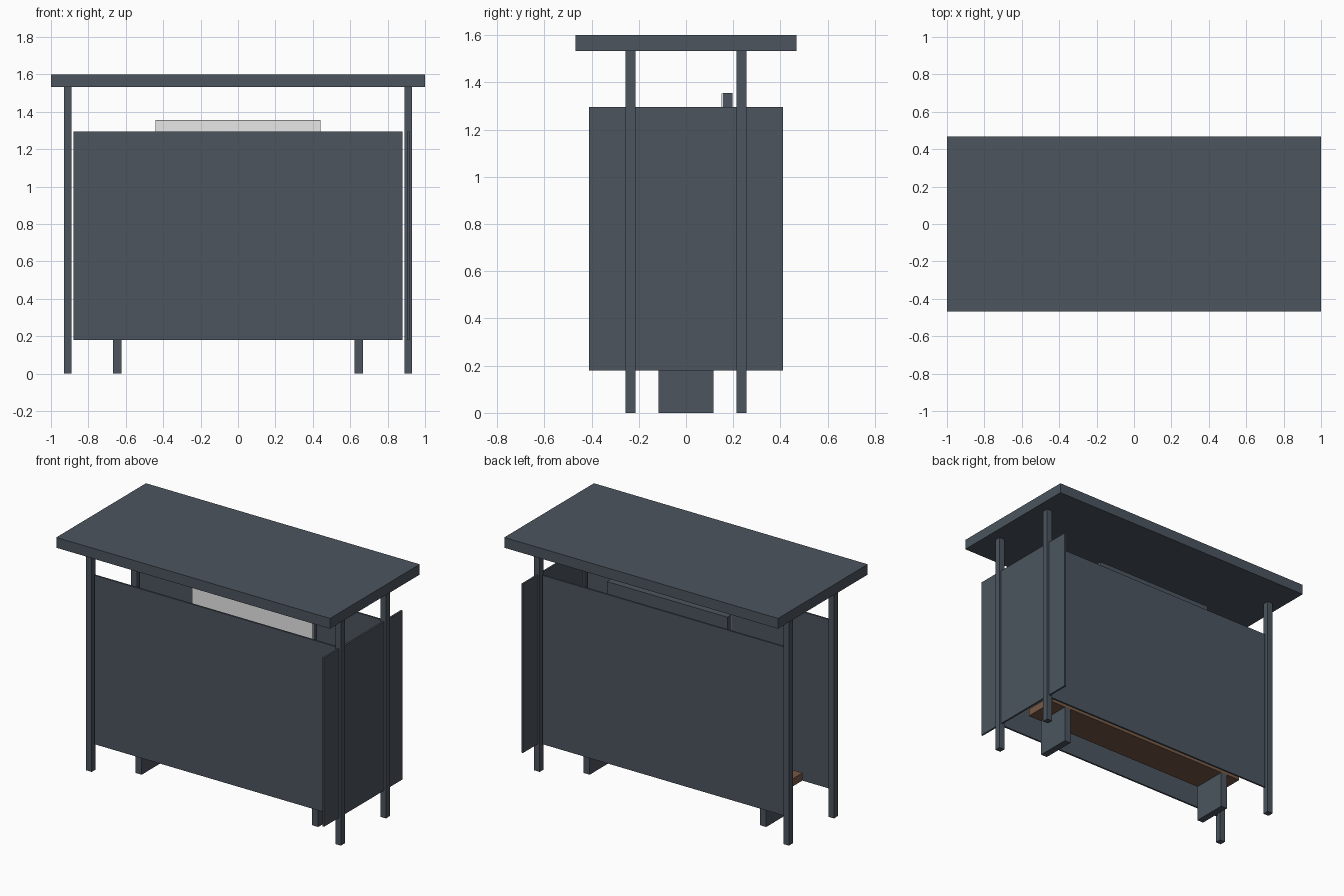
import bpy

cube = bpy.data.objects.get("Cube")
if cube:
    bpy.data.objects.remove(cube, do_unlink=True)


def material(name, rgb):
    m = bpy.data.materials.new(name)
    m.use_nodes = True
    color = (*rgb, 1.0)
    m.diffuse_color = color
    for node in m.node_tree.nodes:
        if node.type == 'BSDF_PRINCIPLED':
            node.inputs["Base Color"].default_value = color
            node.inputs["Roughness"].default_value = 0.7
    return m


slate = material("slate_grey", (0.072, 0.091, 0.114))
wood = material("brown_wood", (0.18, 0.10, 0.06))
white = material("sign_white", (0.8, 0.8, 0.8))


def box(name, x, y, z, mat):
    """Box spanning the given (low, high) ranges."""
    spans = (x, y, z)
    bpy.ops.mesh.primitive_cube_add(size=1, location=[(a + b) / 2 for a, b in spans])
    ob = bpy.context.object
    ob.name = name
    ob.scale = [b - a for a, b in spans]
    bpy.ops.object.transform_apply(location=False, rotation=False, scale=True)
    ob.data.materials.append(mat)
    return ob


def around(center, width):
    return (center - width / 2, center + width / 2)


ROOF_BOTTOM, ROOF_TOP = 1.532, 1.60
POST_X, POST_Y = 0.91, 0.235
PANEL_Z = (0.18, 1.295)
THIN = 0.012

# Flat roof
box("roof", (-1, 1), (-0.468, 0.468), (ROOF_BOTTOM, ROOF_TOP), slate)

# Four corner posts
for x_name, sx in (("left", 1), ("right", -1)):
    for y_name, sy in (("front", -1), ("back", 1)):
        box(f"{y_name}_{x_name}_post", around(sx * POST_X, 0.041),
            around(sy * POST_Y, 0.041), (0, ROOF_BOTTOM), slate)

# Front and back panels, and one end panel
for y_name, sy in (("front", -1), ("back", 1)):
    box(f"{y_name}_panel", (-0.88, 0.88), around(sy * POST_Y, THIN), PANEL_Z, slate)
box("left_end_panel", around(POST_X, THIN), (-0.41, 0.41), PANEL_Z, slate)

# Bench with two slab legs
box("bench_seat", (-0.77, 0.77), (-0.117, 0.117), (0.245, 0.295), wood)
for x_name, sx in (("left", 1), ("right", -1)):
    box(f"{x_name}_bench_leg", around(sx * 0.645, 0.046), (-0.117, 0.117),
        (0, 0.245), slate)

# Sign board with a white face
box("sign_board", (-0.44, 0.44), (0.157, 0.197), (0.75, 1.355), slate)
box("sign_face", (-0.44, 0.44), (0.150, 0.157), (0.75, 1.353), white)
